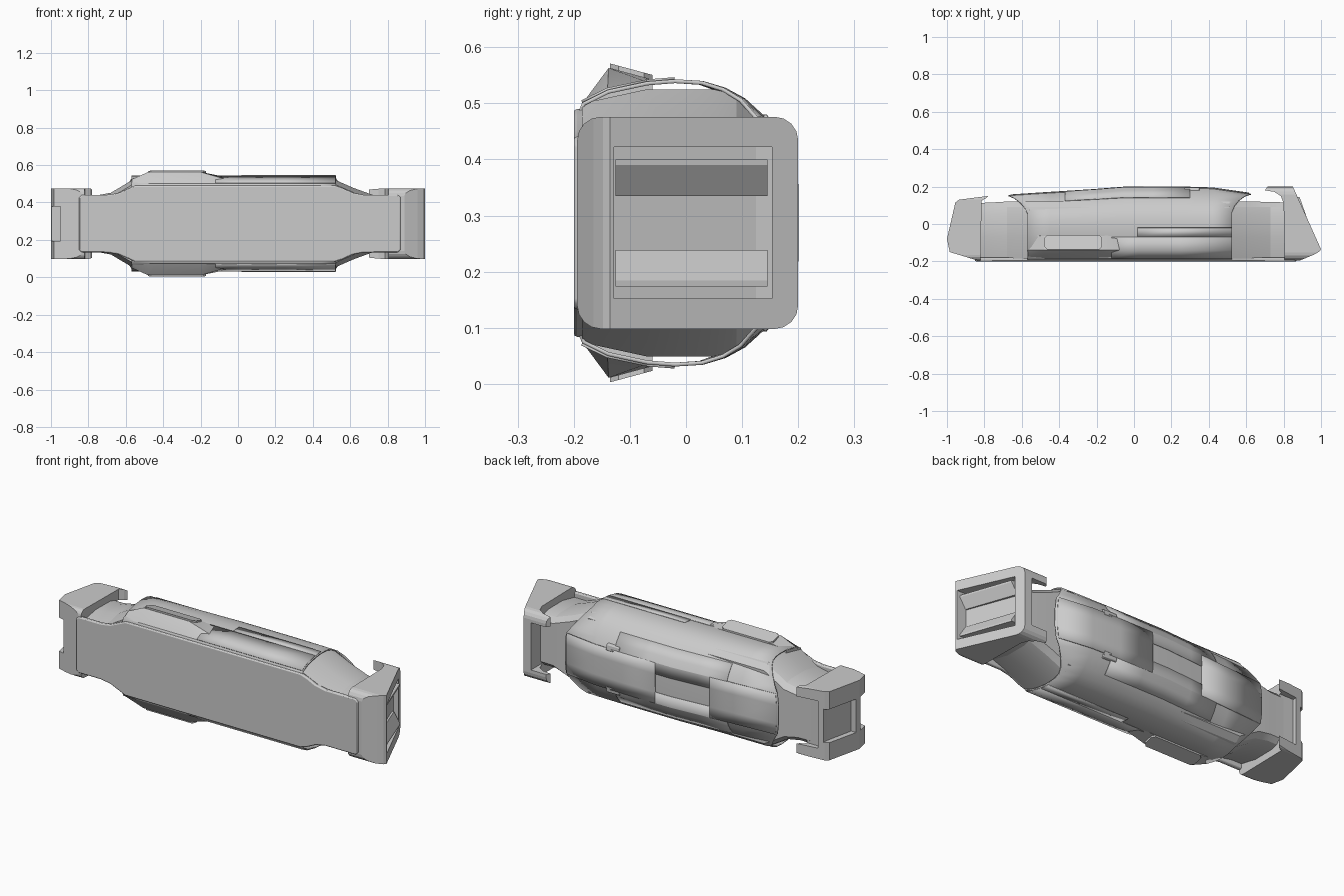
import bpy, bmesh
from math import sin, cos, pi

if "Cube" in bpy.data.objects:
    bpy.data.objects.remove(bpy.data.objects["Cube"])

C = 0.287  # height of the long axis


def loft(name, rings, loop=True, caps=True, thick=0.0, bevel=0.0, angle=0.3):
    """Skin a list of equal-length point rings."""
    bm = bmesh.new()
    vs = [[bm.verts.new(p) for p in r] for r in rings]
    n = len(rings[0])
    for a, b in zip(vs, vs[1:]):
        for i in range(n if loop else n - 1):
            j = (i + 1) % n
            bm.faces.new((a[i], a[j], b[j], b[i]))
    if caps and loop:
        bm.faces.new(vs[0])
        bm.faces.new(vs[-1])
    bmesh.ops.recalc_face_normals(bm, faces=bm.faces)
    me = bpy.data.meshes.new(name)
    bm.to_mesh(me)
    bm.free()
    ob = bpy.data.objects.new(name, me)
    bpy.context.collection.objects.link(ob)
    if thick:
        m = ob.modifiers.new("thickness", 'SOLIDIFY')
        m.thickness, m.offset = thick, 0
    if bevel:
        m = ob.modifiers.new("bevel", 'BEVEL')
        m.width, m.segments, m.limit_method = bevel, 2, 'ANGLE'
    if angle:
        bpy.ops.object.select_all(action='DESELECT')
        ob.select_set(True)
        bpy.context.view_layer.objects.active = ob
        bpy.ops.object.shade_smooth_by_angle(angle=angle)
    return ob


def prism_z(name, poly, z0, z1):
    return loft(name, [[(x, y, z) for x, y in poly] for z in (z0, z1)], angle=0)


def boolean(ob, cutter, op):
    m = ob.modifiers.new("cut", 'BOOLEAN')
    m.operation, m.object, m.solver = op, cutter, 'EXACT'
    bpy.context.view_layer.objects.active = ob
    bpy.ops.object.modifier_apply(modifier=m.name)
    bpy.data.objects.remove(cutter)


def rounded_bar(name, x0, x1, y0, y1, h, r):
    ring = []
    for cy, cz, q in ((y1 - r, h - r, 0), (y0 + r, h - r, 1), (y0 + r, r - h, 2), (y1 - r, r - h, 3)):
        for s in range(5):
            a = (q + s / 4) * pi / 2
            ring.append((cy + r * cos(a), C + cz + r * sin(a)))
    return loft(name, [[(x, y, z) for y, z in ring] for x in (x0, x1)], angle=0)


# ---- outer shell cross-section: (y, distance from the axis in z)
HALF = [(-0.195, 0.12), (-0.195, 0.19), (-0.185, 0.215), (-0.14, 0.237), (-0.07, 0.252), (-0.02, 0.256),
        (0.03, 0.253), (0.07, 0.241), (0.105, 0.222), (0.14, 0.19), (0.175, 0.145), (0.193, 0.11), (0.195, 0.05)]
RING = HALF + [(y, -z) for y, z in reversed(HALF)]
BACK = [(-0.7, 0.77), (-0.57, 0.82), (-0.3, 0.9), (-0.05, 1.0), (0.25, 1.0), (0.52, 0.96), (0.7, 0.72)]


def back_scale(x):
    for (a, u), (b, v) in zip(BACK, BACK[1:]):
        if x <= b:
            return u + (v - u) * (x - a) / (b - a)
    return BACK[-1][1]


def shell_point(p, x, off=0.0, flare=0.0):
    y, z = p
    if y > 0:  # the ends run out to a point at the back
        x += flare * min(1, max(0, (0.24 - abs(z)) / 0.14))
    s = 1 + off / 0.22
    return (x, y * s * (back_scale(x) if y > 0 else 1), C + z * s)


def patch(name, pts, xs, off, thick=0.006, flares=(0, 0)):
    rings = []
    for i, x in enumerate(xs):
        f = flares[0] if i == 0 else flares[1] if i == len(xs) - 1 else 0
        rings.append([shell_point(p, x, off, f) for p in pts])
    return loft(name, rings, loop=False, thick=thick)


shell = loft("outer_shell", [[shell_point(p, x, -0.003, f) for p in RING] for x, f in
             ((-0.57, -0.1), (-0.45, 0), (-0.3, 0), (-0.05, 0), (0.25, 0), (0.42, 0), (0.525, 0.1))],
             caps=False, thick=0.007)

# ---- solid core that narrows to a neck at each end
core = []
for x, h, b in ((-0.84, 0.15, 0.112), (-0.76, 0.15, 0.115), (-0.68, 0.165, 0.12), (-0.56, 0.236, 0.12),
                (0.51, 0.238, 0.12), (0.62, 0.19, 0.12), (0.73, 0.15, 0.118), (0.82, 0.15, 0.115)):
    half = [(-0.185, h - 0.025), (-0.07, h), (0.05, h), (0.09, h - 0.01), (b, h - 0.035)]
    core.append([(x, y, C + z) for y, z in half] + [(x, y, C - z) for y, z in reversed(half)])
loft("inner_core", core)

# ---- flat front plate running over both necks
top = [(-0.85, 0.14), (-0.835, 0.154), (-0.7, 0.154), (-0.64, 0.163), (-0.59, 0.185), (-0.55, 0.203), (0.52, 0.203),
       (0.56, 0.19), (0.61, 0.166), (0.67, 0.154), (0.855, 0.154), (0.87, 0.14)]
outline = top + [(x, -z) for x, z in reversed(top)]
loft("front_plate", [[(x, y, C + z) for x, z in outline] for y in (-0.2, -0.178)], bevel=0.006)

# ---- parts repeated on the upper and lower sides
for s, side in ((1, "upper"), (-1, "lower")):
    strip = [(y, s * z) for y, z in HALF]
    # trim along the front corner, with a step up towards the right end
    patch(side + "_trim", strip[2:5], (-0.12, 0.02, 0.25, 0.52), 0.001, 0.005)
    patch(side + "_trim_step", strip[4:6], (0.02, 0.25, 0.52), 0.001, 0.005)
    # grip mound with tapered ends
    low = [(-0.19, 0.195), (-0.175, 0.218), (-0.14, 0.236), (-0.06, 0.248), (-0.06, 0.23)]
    high = [(-0.19, 0.2), (-0.178, 0.222), (-0.138, 0.276), (-0.064, 0.256), (-0.06, 0.235)]
    loft(side + "_grip_mound", [[(x, y, C + s * z) for y, z in sec] for x, sec in
         ((-0.57, low), (-0.48, high), (-0.2, high), (-0.06, low))])
    # grip pad with clipped corners
    pad = []
    for e in (0, 0.009):
        pad.append([(x, y, C + s * (0.278 - (y + 0.135) * 0.27 - 0.003 + e)) for x, y in
                    ((-0.465, -0.135), (-0.185, -0.135), (-0.17, -0.12), (-0.17, -0.075), (-0.185, -0.06),
                     (-0.465, -0.06), (-0.48, -0.075), (-0.48, -0.12))])
    loft(side + "_grip_pad", pad)
    # raised rear side panel
    patch(side + "_rear_panel", strip[9:13], (-0.37, -0.2, -0.05, 0.1, 0.3), 0.002)
    # little latch at the end of the rear panel
    loft(side + "_latch", [[(x, y, C + s * z) for y, z in ((0.175, 0.1), (0.198, 0.1), (0.194, 0.13), (0.175, 0.135))]
                           for x in (0.27, 0.35)], bevel=0.003)

# ---- flat back plates
flat = RING[11:15]
patch("back_plate_left", flat, (-0.57, -0.45, -0.27), 0.003, 0.006, (-0.09, 0))
patch("back_plate_right", flat, (0.05, 0.25, 0.42, 0.525), 0.003, 0.006, (0, 0.09))

# ---- right end cap: slanted, rounded block with a rear hook
cap = rounded_bar("right_cap", 0.68, 1.02, -0.194, 0.2, 0.189, 0.042)
boolean(cap, prism_z("cutter", [(0.845, 0.21), (1.0, -0.135), (0.99, -0.148), (0.96, -0.165), (0.85, -0.21),
        (0.805, -0.21), (0.8, 0.11), (0.785, 0.15), (0.75, 0.172), (0.7, 0.18), (0.72, 0.21)],
        C - 0.3, C + 0.3), 'INTERSECT')
# recess in the end face, and a gap in the rear hook
boolean(cap, prism_z("cutter", [(1.1, -0.128), (1.1, 0.153), (0.84, 0.153), (0.845, 0.125), (0.94, -0.128)],
        C - 0.135, C + 0.135), 'DIFFERENCE')
boolean(cap, prism_z("cutter", [(0.6, 0.1), (0.805, 0.1), (0.805, 0.3), (0.6, 0.3)],
        C - 0.13, C + 0.13), 'DIFFERENCE')
for s, side in ((1, "upper"), (-1, "lower")):
    # angled slats set into the recess
    loft(side + "_cap_slat", [[(x + dx, y, C + s * z) for dx, z in
         ((-0.02, 0.048), (0.0, 0.048), (0.035, 0.103), (0.035, 0.113), (-0.02, 0.113))]
         for x, y in ((0.946, -0.126), (0.85, 0.145))])

# ---- left end cap: shorter block with recessed end and back
cap = rounded_bar("left_cap", -1.02, -0.76, -0.195, 0.16, 0.189, 0.03)
boolean(cap, prism_z("cutter", [(-1.0, -0.08), (-0.955, 0.115), (-0.935, 0.13), (-0.78, 0.15), (-0.79, 0.138),
        (-0.815, 0.125), (-0.82, -0.2), (-0.985, -0.15)], C - 0.3, C + 0.3), 'INTERSECT')
# notch in the front corner, shallow end recess and rear recess
boolean(cap, prism_z("cutter", [(-1.1, -0.3), (-0.95, -0.3), (-0.95, -0.095), (-1.1, -0.095)],
        C - 0.092, C + 0.092), 'DIFFERENCE')
boolean(cap, prism_z("cutter", [(-1.1, -0.06), (-0.965, -0.06), (-0.93, 0.1), (-0.93, 0.3), (-1.1, 0.3)],
        C - 0.092, C + 0.092), 'DIFFERENCE')
boolean(cap, prism_z("cutter", [(-0.9, 0.112), (-0.7, 0.112), (-0.7, 0.3), (-0.9, 0.3)],
        C - 0.13, C + 0.13), 'DIFFERENCE')
